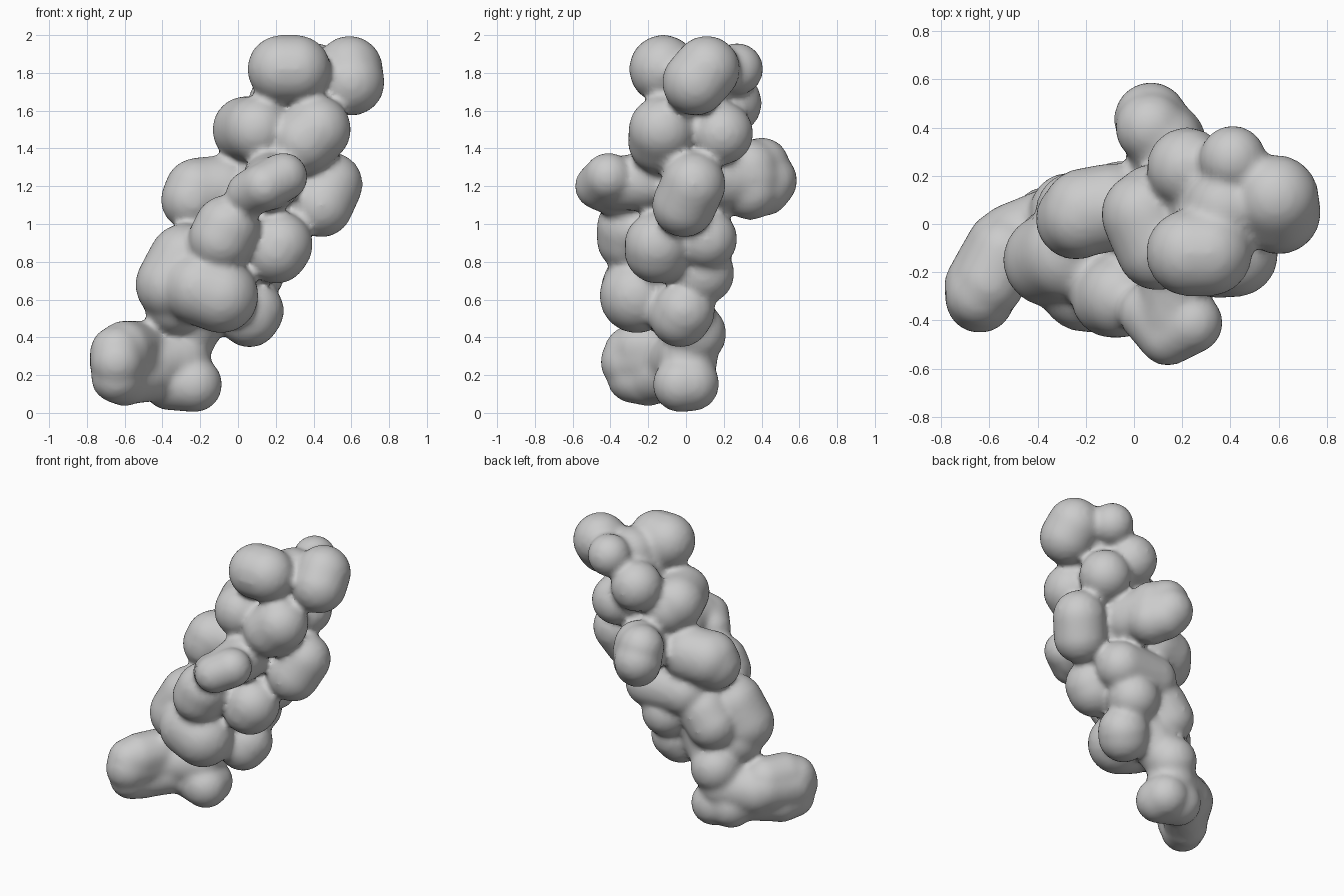
import bpy, bmesh
from mathutils import Vector, Matrix

cube = bpy.data.objects.get("Cube")
if cube:
    bpy.data.objects.remove(cube, do_unlink=True)

grey = bpy.data.materials.new("soft grey")
grey.use_nodes = True
grey.diffuse_color = (0.6, 0.6, 0.6, 1)
grey.node_tree.nodes["Principled BSDF"].inputs["Base Color"].default_value = (0.6, 0.6, 0.6, 1)

bm = bmesh.new()


def lobe(a, b=None, r=0.16, r2=None):
    """Rounded lobe: a ball, or a run of balls from a to b."""
    a, b = Vector(a), Vector(b or a)
    r2 = r2 or r
    n = max(1, int((b - a).length / 0.025))
    for i in range(n + 1 if a != b else 1):
        t = i / n
        bmesh.ops.create_icosphere(bm, subdivisions=3, radius=r + (r2 - r) * t,
                                   matrix=Matrix.Translation(a.lerp(b, t)))


# Core running up the leaning cluster
lobe((-0.25, 0.02, 0.42), (-0.05, -0.05, 0.75), 0.14, 0.18)
lobe((-0.05, -0.05, 0.75), (0.18, 0.03, 1.25), 0.18, 0.19)
lobe((0.18, 0.03, 1.25), (0.38, 0.07, 1.77), 0.19, 0.17)

# Foot: a tall wedge on the right, a low ball on the left, an ankle above
lobe((-0.64, -0.31, 0.27), (-0.64, -0.29, 0.32), 0.145)
lobe((-0.64, -0.28, 0.19), (-0.60, -0.20, 0.175), 0.14)
lobe((-0.63, -0.26, 0.28), (-0.54, -0.10, 0.29), 0.16)
lobe((-0.60, -0.24, 0.34), (-0.54, -0.12, 0.34), 0.15)
lobe((-0.60, -0.20, 0.18), (-0.45, -0.06, 0.20), 0.14)
lobe((-0.50, -0.07, 0.27), (-0.30, 0.01, 0.29), 0.16)
lobe((-0.36, 0.01, 0.16), (-0.23, -0.03, 0.15), 0.148)
lobe((-0.23, -0.03, 0.15), (-0.24, 0.03, 0.155), 0.148)
lobe((-0.27, 0.05, 0.42), r=0.165)

# Lower body
lobe((-0.35, -0.15, 0.68), (-0.28, -0.13, 0.81), 0.195)
lobe((-0.33, -0.10, 0.58), r=0.17)
lobe((-0.20, -0.25, 0.66), (-0.09, -0.26, 0.62), 0.20)
lobe((0.06, -0.03, 0.51), (0.08, -0.01, 0.54), 0.165)
lobe((0.08, 0.09, 0.74), r=0.168)
lobe((-0.24, 0.05, 0.72), (-0.18, 0.05, 0.80), 0.17)
lobe((-0.09, -0.30, 0.92), (-0.06, -0.30, 0.98), 0.175)
lobe((0.20, -0.15, 0.86), (0.22, -0.15, 0.89), 0.178)
lobe((-0.06, 0.10, 0.92), (0.20, 0.11, 0.92), 0.163)

# Middle ring: side lobe, flat front lobe, back lobe, left lobe
lobe((-0.24, 0.02, 1.13), (-0.22, 0.03, 1.18), 0.17)
lobe((-0.20, 0.05, 1.17), (-0.09, 0.07, 1.18), 0.185)
lobe((0.06, -0.37, 1.16), (0.24, -0.41, 1.25), 0.125, 0.13)
lobe((0.06, -0.37, 1.16), (0.14, -0.465, 1.20), 0.125)
lobe((0.14, -0.465, 1.20), (0.24, -0.41, 1.25), 0.125, 0.13)
lobe((0.16, -0.38, 1.21), (0.18, -0.20, 1.23), 0.14, 0.16)
lobe((0.09, 0.41, 1.19), (0.07, 0.40, 1.31), 0.15)
lobe((0.07, 0.435, 1.23), r=0.155)
lobe((0.14, 0.34, 1.18), (0.13, 0.34, 1.29), 0.16)
lobe((0.13, 0.34, 1.24), (0.18, 0.18, 1.24), 0.17)
lobe((0.44, -0.01, 1.10), (0.49, 0.04, 1.21), 0.172)

# Upper ring
lobe((0.04, 0.04, 1.50), (0.10, -0.10, 1.50), 0.178)
lobe((0.04, 0.04, 1.50), (0.08, 0.08, 1.46), 0.17)
lobe((0.35, -0.13, 1.44), (0.42, -0.125, 1.50), 0.18)
lobe((0.40, 0.19, 1.48), r=0.168)
lobe((0.22, 0.235, 1.64), r=0.168)

# Top lobes
lobe((0.23, -0.12, 1.82), (0.31, -0.12, 1.82), 0.182)
lobe((0.60, 0.05, 1.75), (0.59, 0.11, 1.82), 0.178)
lobe((0.41, 0.27, 1.82), r=0.14)

mesh = bpy.data.meshes.new("lobed_cluster")
bm.to_mesh(mesh)
bm.free()
cluster = bpy.data.objects.new("lobed_cluster", mesh)
bpy.context.collection.objects.link(cluster)
mesh.materials.append(grey)
mesh.shade_smooth()

# Fuse the lobes into one soft skin
fuse = cluster.modifiers.new("fuse", 'REMESH')
fuse.mode = 'VOXEL'
fuse.voxel_size = 0.02
fuse.use_smooth_shade = True
soften = cluster.modifiers.new("soften", 'SMOOTH')
soften.factor = 0.5
soften.iterations = 8
